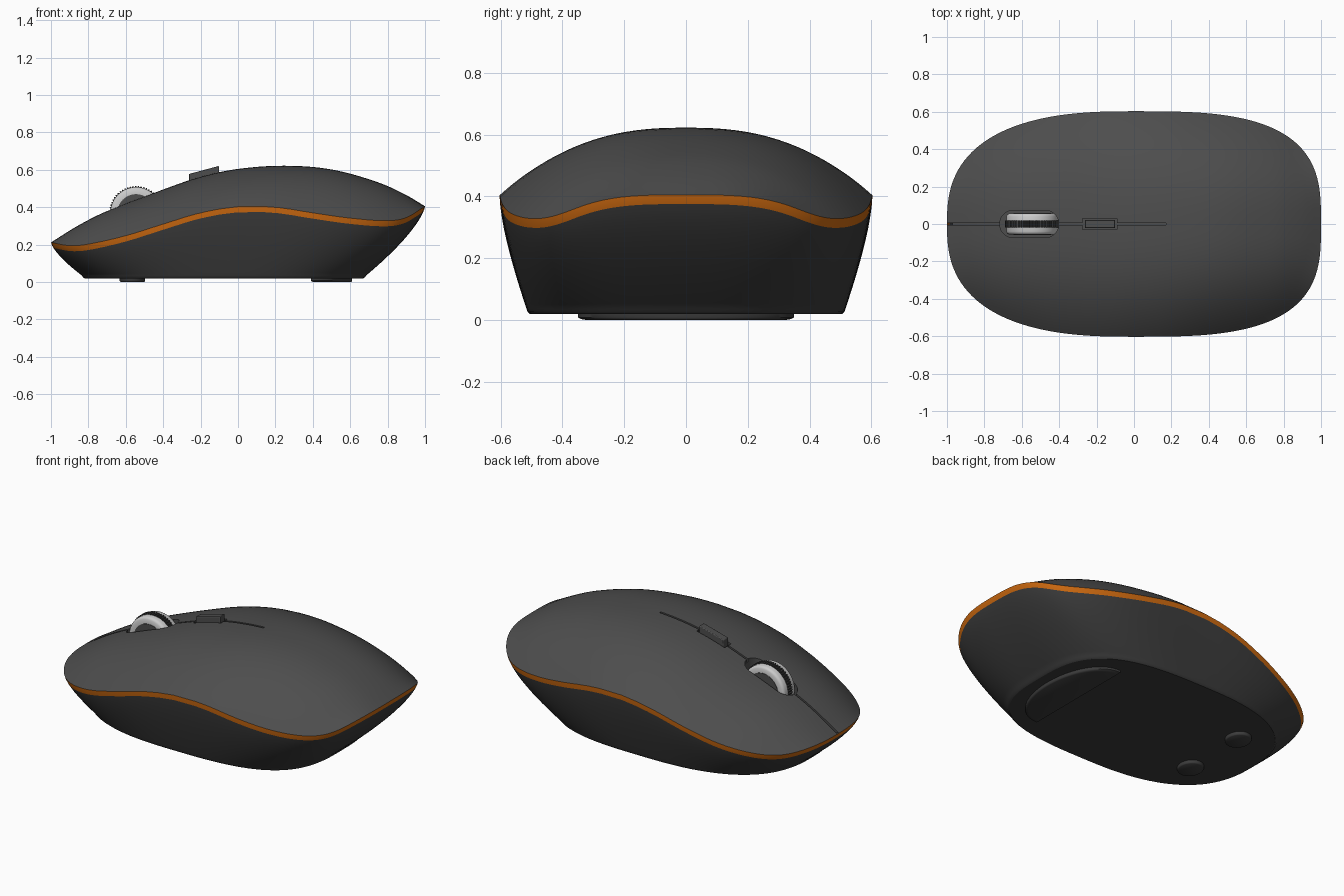
import bpy, bmesh, math
from mathutils import Vector

if "Cube" in bpy.data.objects:
    bpy.data.objects.remove(bpy.data.objects["Cube"])

N = 128
# Height of the wavy rim and of the centre line along the length
RIM = [(-1, .212), (-.9, .195), (-.8, .203), (-.6, .248), (-.4, .31), (-.2, .37), (0, .403),
       (.2, .40), (.4, .37), (.6, .342), (.8, .328), (.9, .345), (1, .405)]
SPINE = [(-1, .212), (-.85, .305), (-.7, .38), (-.4, .495), (-.2, .563), (0, .605), (.25, .622),
         (.5, .602), (.75, .533), (.9, .465), (1, .405)]


def curve(tab, x):
    x = max(-1, min(1, x))
    i = 0
    while i < len(tab) - 2 and x > tab[i + 1][0]:
        i += 1

    def slope(k):
        a, b = tab[max(k - 1, 0)], tab[min(k + 1, len(tab) - 1)]
        return (b[1] - a[1]) / (b[0] - a[0])
    (x0, y0), (x1, y1) = tab[i], tab[i + 1]
    h = x1 - x0
    t = (x - x0) / h
    return (y0 * (1 + 2 * t) * (1 - t) ** 2 + y1 * t * t * (3 - 2 * t)
            + h * t * (1 - t) * (slope(i) * (1 - t) - slope(i + 1) * t))


def power(x):
    return 2.6 if x < 0 else 3.1


def outline(i):
    a = 2 * math.pi * i / N
    c, s = math.cos(a), math.sin(a)
    e = 2 / power(c)
    return (math.copysign(abs(c) ** e, c), math.copysign(.603 * abs(s) ** e, s))


def top_z(x, y):
    n = power(x)
    w = .603 * max(1 - abs(x) ** n, 1e-6) ** (1 / n)
    t = min(abs(y) / w, 1)
    r, c = curve(RIM, x), curve(SPINE, x)
    return c - (c - r) * t ** 2.5


def material(name, rgb):
    m = bpy.data.materials.new(name)
    m.diffuse_color = (*rgb, 1)
    m.use_nodes = True
    m.node_tree.nodes["Principled BSDF"].inputs["Base Color"].default_value = m.diffuse_color
    return m


def loft(name, rings, mat=None, caps=True):
    bm = bmesh.new()
    vs = [[bm.verts.new(p) for p in r] for r in rings]
    for a, b in zip(vs, vs[1:]):
        for i in range(len(a)):
            j = (i + 1) % len(a)
            bm.faces.new((a[i], a[j], b[j], b[i]))
    if caps:
        bm.faces.new(vs[0][::-1])
        bm.faces.new(vs[-1])
        if bm.calc_volume(signed=True) < 0:
            bmesh.ops.reverse_faces(bm, faces=bm.faces[:])
    else:
        bmesh.ops.recalc_face_normals(bm, faces=bm.faces[:])
    me = bpy.data.meshes.new(name)
    bm.to_mesh(me)
    bm.free()
    ob = bpy.data.objects.new(name, me)
    bpy.context.collection.objects.link(ob)
    if mat:
        me.materials.append(mat)
    return ob


def select(ob):
    bpy.ops.object.select_all(action='DESELECT')
    ob.select_set(True)
    bpy.context.view_layer.objects.active = ob


def smooth(ob, deg=35):
    select(ob)
    bpy.ops.object.shade_smooth_by_angle(angle=math.radians(deg))


def cut(ob, cutter):
    # keep the uncut mesh if a solver returns nothing
    for solver in ('EXACT', 'MANIFOLD', 'FLOAT'):
        keep = ob.data.copy()
        m = ob.modifiers.new("cut", 'BOOLEAN')
        m.operation, m.solver, m.object = 'DIFFERENCE', solver, cutter
        select(ob)
        bpy.ops.object.modifier_apply(modifier=m.name)
        if len(ob.data.polygons) > len(keep.polygons) * .8:
            break
        ob.data = keep
    bpy.data.objects.remove(cutter)


def slab(name, pts, levels, mat=None):
    # levels: (z, scale about the centre)
    c = sum((Vector(p) for p in pts), Vector((0, 0))) / len(pts)
    return loft(name, [[(*(c + (Vector(p) - c) * k), z) for p in pts] for z, k in levels], mat)


dark = material("dark_grey", (.075, .075, .075))
darker = material("darker_grey", (.045, .045, .045))
orange = material("orange", (.6, .14, .005))
light = material("light_grey", (.6, .6, .6))

# Domed top cover, closed underneath
edge = [outline(i) for i in range(N)]
rings = []
for k in [.01] + [j / 28 for j in range(1, 29)]:
    rings.append([(x * k, y * k, top_z(x * k, y * k)) for x, y in edge])
for k, z in ((.5, .18), (.02, .15)):
    rings.append([(x * k, y * k, z) for x, y in edge])
cover = loft("top_cover", rings, dark)

# Wheel slot, centre groove and button recess cut in the cover
stadium = []
for i in range(32):
    a = 2 * math.pi * (i + .5) / 32
    stadium.append((-.56 + math.copysign(.085, math.cos(a)) + .073 * math.cos(a), .073 * math.sin(a)))
cut(cover, slab("slot_cutter", stadium, [(.25, 1), (.8, 1)]))
strip = []
for i in range(41):
    x = -1.03 + 1.2 * i / 40
    z = top_z(x, 0)
    strip.append([(x, -.006, z - .02), (x, .006, z - .02), (x, .006, z + .1), (x, -.006, z + .1)])
cut(cover, loft("groove_cutter", strip))
recess = [[(x, s * .03, top_z(x, 0) + h) for s, h in ((-1, -.025), (1, -.025), (1, .1), (-1, .1))]
          for x in (-.275, -.18, -.09)]
cut(cover, loft("recess_cutter", recess))
smooth(cover, 30)


# Side wall sweeping in from the rim to the base
def wall(depth=0, s=None):
    ring = []
    for x, y in edge:
        r = curve(RIM, x)
        u = depth / (r - .035)
        if s is not None:
            u0 = .03 / (r - .035)
            u = u0 + (1 - u0) * s
        k = u ** 1.4
        ring.append((x + k * (x * .76 - .075 - x), y * (1 - .145 * k), r - u * (r - .035)))
    return ring


smooth(loft("accent_strip", [wall(depth=d) for d in (0, .015, .03)], orange, caps=False))
rings = [wall(s=j / 18) for j in range(19)]
last = rings[-1]
for k, z in ((.993, .026), (.98, .02)):
    rings.append([((x + .075) * k - .075, y * k, z) for x, y, _ in last])
smooth(loft("lower_body", rings, darker, caps=False))
base = [(p[0], p[1]) for p in rings[-1]]
slab("base_plate", base, [(.03, .98), (.02, 1)], darker)

# Glide feet: two ovals at the front, one crescent at the rear
foot_levels = [(.025, 1), (.008, 1), (.003, .97), (0, .92)]
for side, label in ((-1, "right"), (1, "left")):
    oval = [(-.565 + .068 * math.cos(a), side * .2 + .078 * math.sin(a))
            for a in (2 * math.pi * i / 40 for i in range(40))]
    smooth(slab("front_foot_" + label, oval, foot_levels, darker), 50)
crescent = []
for i in range(41):
    a = math.pi * (i / 40 - .5)
    crescent.append((.39 + .22 * math.cos(a) ** .9, .35 * math.sin(a)))
smooth(slab("rear_foot", crescent, foot_levels, darker), 50)


# Scroll wheel with ribbed tyre and hub
def wheel(name, profile, mat, teeth=0):
    n = teeth * 4 or 64
    rings = []
    for r, y in profile:
        rings.append([])
        for i in range(n):
            a = 2 * math.pi * i / n
            q = r - (.006 if teeth and i % 4 > 1 else 0)
            rings[-1].append((-.545 + q * math.cos(a), y, .37 + q * math.sin(a)))
    return loft(name, rings, mat)


smooth(wheel("scroll_wheel", [(.10, -.056), (.125, -.056), (.134, -.05), (.138, -.04), (.138, .04),
                              (.134, .05), (.125, .056), (.10, .056)], light), 50)
wheel("wheel_tyre", [(.144, -.018), (.144, .018)], darker, teeth=60)
wheel("wheel_hub", [(.10, -.058), (.10, .058)], dark)

# Raised centre button
tilt = .043 / .16
btn = loft("centre_button", [[(x, s * .022, z + tilt * (x + .18)) for x, s in
                              ((-.262, -1), (-.102, -1), (-.102, 1), (-.262, 1))]
                             for z in (.53, .6)], dark)
b = btn.modifiers.new("bevel", 'BEVEL')
b.width, b.segments = .004, 2
smooth(btn)
